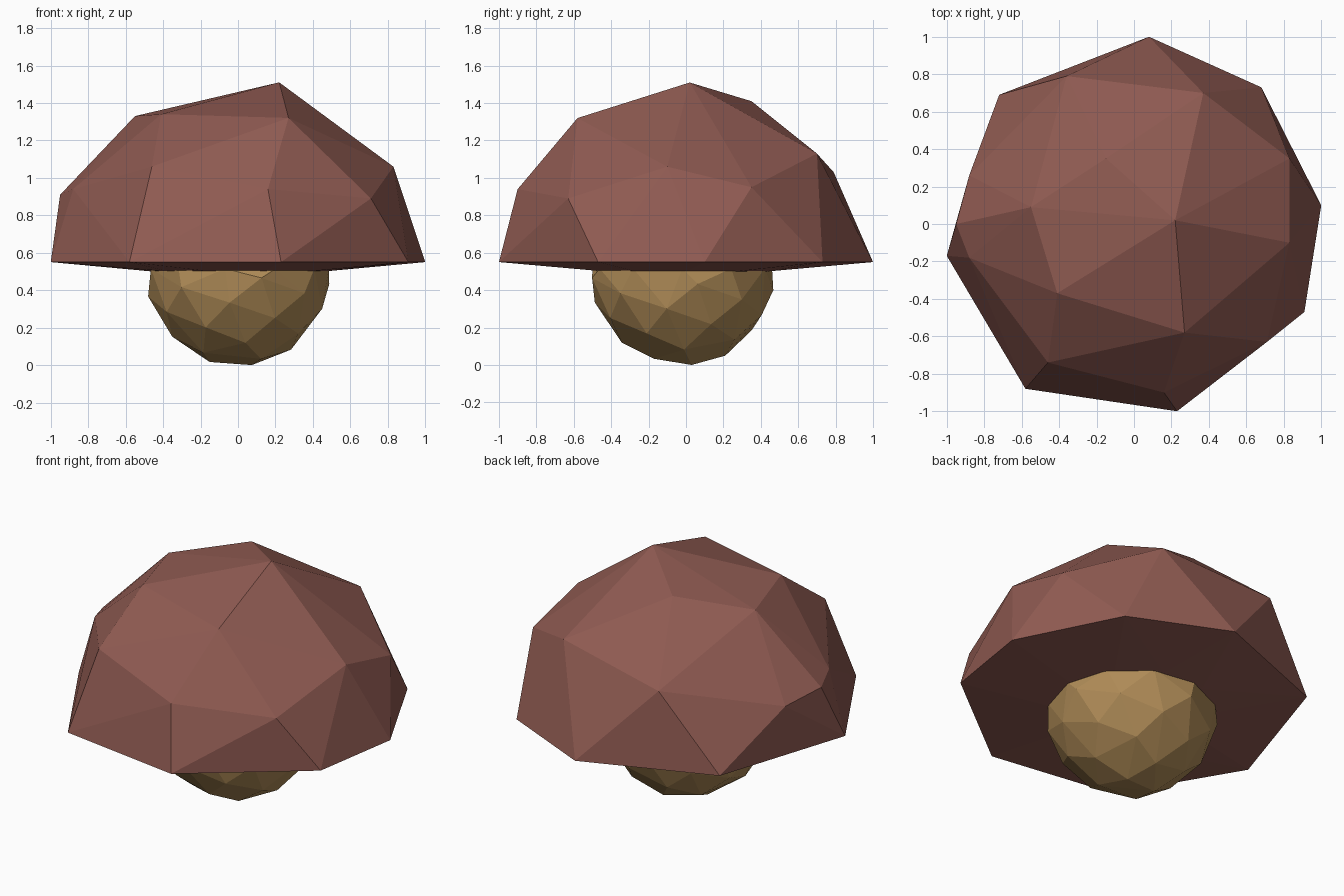
import bpy, bmesh, math

if "Cube" in bpy.data.objects:
    bpy.data.objects.remove(bpy.data.objects["Cube"])


def material(name, rgb):
    m = bpy.data.materials.new(name)
    m.diffuse_color = (*rgb, 1)
    m.use_nodes = True
    m.node_tree.nodes["Principled BSDF"].inputs["Base Color"].default_value = m.diffuse_color
    return m


def hull(name, points, mat):
    """Faceted convex part wrapped around a few corner points."""
    bm = bmesh.new()
    for p in points:
        bm.verts.new(p)
    bmesh.ops.convex_hull(bm, input=bm.verts[:])
    loose = [v for v in bm.verts if not v.link_faces]
    bmesh.ops.delete(bm, geom=loose, context='VERTS')
    bmesh.ops.dissolve_limit(bm, angle_limit=0.01, verts=bm.verts[:], edges=bm.edges[:])
    bmesh.ops.recalc_face_normals(bm, faces=bm.faces[:])
    me = bpy.data.meshes.new(name)
    bm.to_mesh(me)
    bm.free()
    me.materials.append(mat)
    ob = bpy.data.objects.new(name, me)
    bpy.context.collection.objects.link(ob)
    return ob


def ring(r, z, n, cx=0, cy=0):
    return [(cx + r * math.cos(2 * math.pi * i / n), cy + r * math.sin(2 * math.pi * i / n), z)
            for i in range(n)]


red_brown = material("red brown", (0.28, 0.105, 0.085))
tan = material("tan", (0.43, 0.26, 0.095))

# Mushroom cap: wide rim, rounded irregular crown, shallow underside
rim = [(-1, -.17), (-.58, -.88), (.23, -1), (.91, -.47),
       (1, .1), (.68, .73), (.08, 1), (-.72, .69)]
crown = [(.16, -.9, .94), (.71, -.63, .89), (-.46, -.74, 1.06), (.83, -.1, 1.06),
         (.83, .35, .95), (.37, .7, 1.13), (-.36, .79, 1.03), (-.88, .26, .87),
         (-.95, 0, .91), (-.88, -.18, .94), (.27, -.58, 1.32), (-.41, -.37, 1.34),
         (-.55, .09, 1.33), (-.15, .35, 1.41), (.22, .02, 1.51)]
hull("cap", [(x, y, .55) for x, y in rim] + crown + ring(.46, .5, 10), red_brown)

# Stem: faceted bowl, points spread evenly over a lower half sphere
R, N = 0.5, 29
stem = []
for i in range(N):
    h = 1 - (i + .5) / N * .93
    a = i * 2.39996 + 0.6
    r = R * math.sqrt(1 - h * h)
    stem.append((r * math.cos(a), -.02 + r * math.sin(a), max(0, .51 - h * .515)))
low = min(p[2] for p in stem)
stem = [(x, y, z - low if z < .1 else z) for x, y, z in stem]
hull("stem", stem + ring(.485, .515, 11, 0, -.02), tan)
